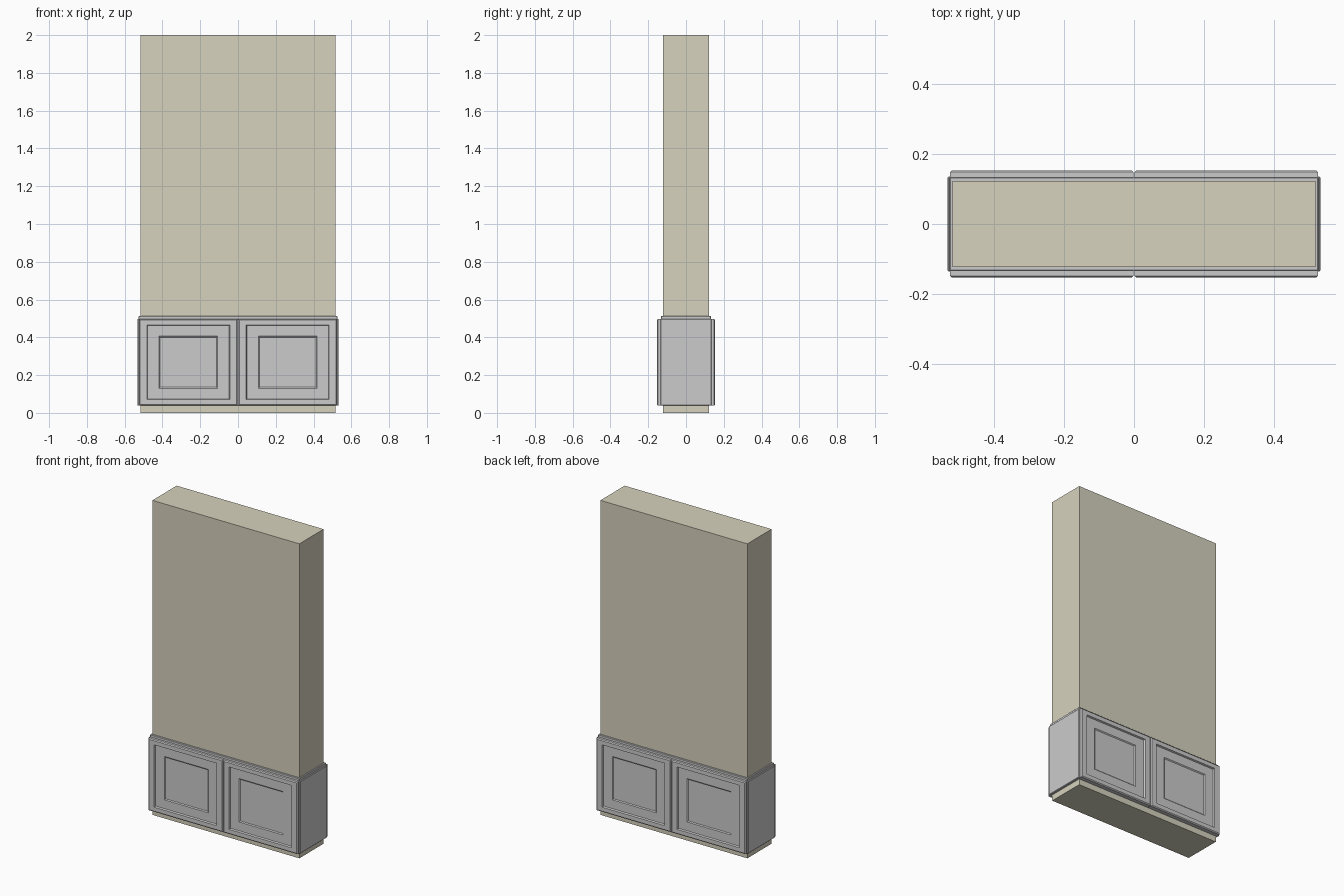
import bpy, bmesh
from math import pi
from mathutils import Matrix

if "Cube" in bpy.data.objects:
    bpy.data.objects.remove(bpy.data.objects["Cube"])


def finish(bm, name, mat=None):
    bmesh.ops.recalc_face_normals(bm, faces=bm.faces)
    me = bpy.data.meshes.new(name)
    bm.to_mesh(me)
    bm.free()
    ob = bpy.data.objects.new(name, me)
    bpy.context.collection.objects.link(ob)
    if mat:
        me.materials.append(mat)
    return ob


def box(name, x, y, z, bevel=0, mat=None):
    bm = bmesh.new()
    bmesh.ops.create_cube(bm, size=1)
    for v in bm.verts:
        v.co = [r[0] + (c + 0.5) * (r[1] - r[0]) for c, r in zip(v.co, (x, y, z))]
    if bevel:
        bmesh.ops.bevel(bm, geom=bm.edges[:], offset=bevel, segments=1, affect='EDGES')
    return finish(bm, name, mat)


def panel(name, x, z, rings, turn):
    """Nested rectangles (x margin, z margin, y) joined into a closed panel."""
    bm = bmesh.new()
    loops = []
    for mx, mz, y in rings:
        x0, x1, z0, z1 = x[0] + mx, x[1] - mx, z[0] + mz, z[1] - mz
        loops.append([bm.verts.new(p) for p in
                      ((x0, y, z0), (x1, y, z0), (x1, y, z1), (x0, y, z1))])
    for a, b in zip(loops, loops[1:]):
        for i in range(4):
            j = (i + 1) % 4
            bm.faces.new((a[i], a[j], b[j], b[i]))
    bm.faces.new(loops[0])
    bm.faces.new(loops[-1])
    bmesh.ops.transform(bm, matrix=Matrix.Rotation(turn, 4, 'Z'), verts=bm.verts)
    return finish(bm, name)


# Wall core
wall_mat = bpy.data.materials.new("wall_paint")
wall_mat.diffuse_color = (0.67, 0.645, 0.51, 1)
wall_mat.use_nodes = True
wall_mat.node_tree.nodes["Principled BSDF"].inputs["Base Color"].default_value = wall_mat.diffuse_color
box("wall", (-0.517, 0.517), (-0.122, 0.122), (0, 2), mat=wall_mat)

# Backing board that forms the stepped top edge
box("backing_board", (-0.526, 0.526), (-0.133, 0.133), (0.038, 0.513), 0.002)

# Two recessed panels on each long face
rings = [(0, 0, -0.125), (0, 0, -0.148), (0.006, 0.006, -0.153),
         (0.042, 0.032, -0.153), (0.046, 0.036, -0.143),
         (0.107, 0.092, -0.143), (0.113, 0.098, -0.138)]
for side, turn in (("front", 0), ("back", pi)):
    panel(side + "_panel_left", (-0.525, -0.001), (0.038, 0.498), rings, turn)
    panel(side + "_panel_right", (0.001, 0.525), (0.038, 0.498), rings, turn)

# Plain end panels
for side, s in (("left", -1), ("right", 1)):
    box("end_panel_" + side, sorted((s * 0.51, s * 0.532)), (-0.135, 0.135),
        (0.038, 0.498), 0.003)
